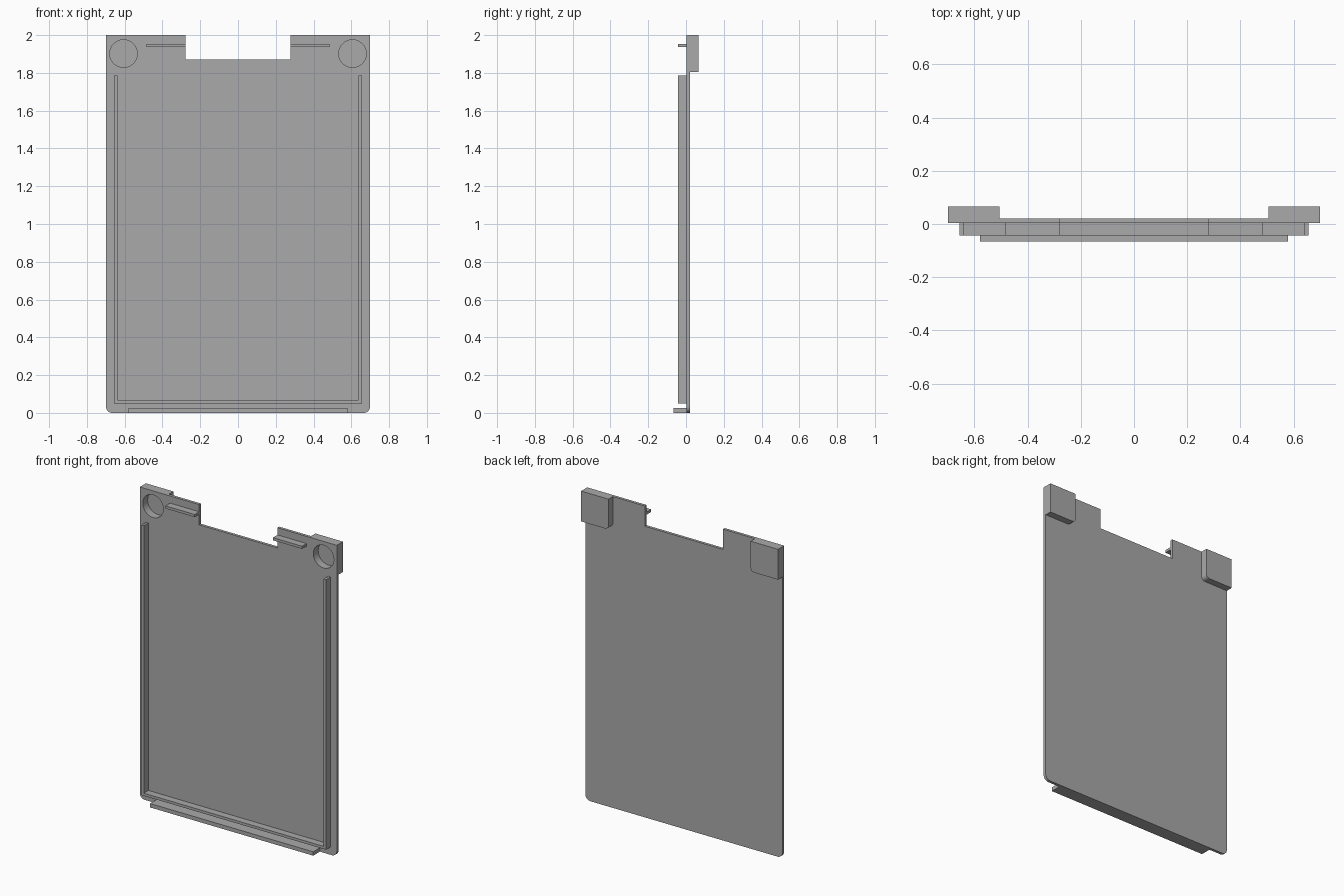
import bpy
import bmesh
import math

cube = bpy.data.objects.get("Cube")
if cube:
    bpy.data.objects.remove(cube, do_unlink=True)

grey = bpy.data.materials.new("plain grey")
grey.use_nodes = True
GREY = (0.4, 0.4, 0.4, 1)
grey.diffuse_color = GREY
grey.node_tree.nodes["Principled BSDF"].inputs["Base Color"].default_value = GREY

# Depth levels, front to back
LIP, RAIL, FRONT, BACK, PAD = -0.065, -0.043, 0.003, 0.021, 0.065
HALF, NOTCH, NOTCH_Z, TOP = 0.70, 0.278, 1.87, 2.0


def extrude_outline(name, points, y0, y1):
    """Solid made from an x-z outline pulled from y0 to y1."""
    bm = bmesh.new()
    face = bm.faces.new([bm.verts.new((x, y0, z)) for x, z in points])
    moved = bmesh.ops.extrude_face_region(bm, geom=[face])["geom"]
    verts = [v for v in moved if isinstance(v, bmesh.types.BMVert)]
    bmesh.ops.translate(bm, verts=verts, vec=(0, y1 - y0, 0))
    bmesh.ops.recalc_face_normals(bm, faces=bm.faces)
    mesh = bpy.data.meshes.new(name)
    bm.to_mesh(mesh)
    bm.free()
    mesh.materials.append(grey)
    obj = bpy.data.objects.new(name, mesh)
    bpy.context.collection.objects.link(obj)
    return obj


def arc(cx, cz, r, start, end, steps=8):
    angles = [math.radians(start + (end - start) * i / steps) for i in range(steps + 1)]
    return [(cx + r * math.cos(a), cz + r * math.sin(a)) for a in angles]


def box(name, x0, x1, z0, z1, y0, y1):
    return extrude_outline(name, [(x0, z0), (x1, z0), (x1, z1), (x0, z1)], y0, y1)


def combine(target, tool, operation):
    mod = target.modifiers.new(operation.lower(), "BOOLEAN")
    mod.operation, mod.solver, mod.object = operation, "EXACT", tool
    bpy.context.view_layer.objects.active = target
    bpy.ops.object.modifier_apply(modifier=mod.name)
    bpy.data.objects.remove(tool, do_unlink=True)


# Thin plate: rounded bottom corners and a notch in the top edge
r = 0.035
right_half = arc(HALF - r, r, r, -90, 0) + [
    (HALF, TOP), (NOTCH, TOP), (NOTCH, NOTCH_Z)]
left_half = [(-x, z) for x, z in reversed(right_half)]
plate = extrude_outline("back_plate", right_half + left_half, FRONT, BACK)

# Corner pads on the back, each with a round blind pocket open to the front
pr = 0.025
for s in (-1, 1):
    pad = [(HALF, 1.805), (HALF, TOP), (0.505, TOP)]
    pad += arc(0.505 + pr, 1.805 + pr, pr, 180, 270)
    combine(plate, extrude_outline("pad", [(s * x, z) for x, z in pad], 0.012, PAD), "UNION")
    pocket = arc(s * 0.606, 1.902, 0.073, 0, 360, 48)[:-1]
    combine(plate, extrude_outline("pocket", pocket, -0.02, 0.053), "DIFFERENCE")

# U-shaped locating rail on the front
ox, ix, oz, iz, rail_top = 0.656, 0.639, 0.05, 0.067, 1.785
extrude_outline("locating_rail", [
    (-ox, rail_top), (-ox, oz), (ox, oz), (ox, rail_top),
    (ix, rail_top), (ix, iz), (-ix, iz), (-ix, rail_top)], RAIL, FRONT)

# Short ribs beside the notch
box("left_top_rib", NOTCH, 0.485, 1.937, 1.954, RAIL, FRONT)
box("right_top_rib", -0.485, -NOTCH, 1.937, 1.954, RAIL, FRONT)

# Bottom lip
box("bottom_lip", -0.58, 0.58, 0, 0.025, LIP, FRONT)

# Smooth the small curves, keep every real edge sharp
bpy.ops.object.select_all(action="DESELECT")
plate.select_set(True)
bpy.context.view_layer.objects.active = plate
bpy.ops.object.shade_smooth_by_angle(angle=math.radians(30))
